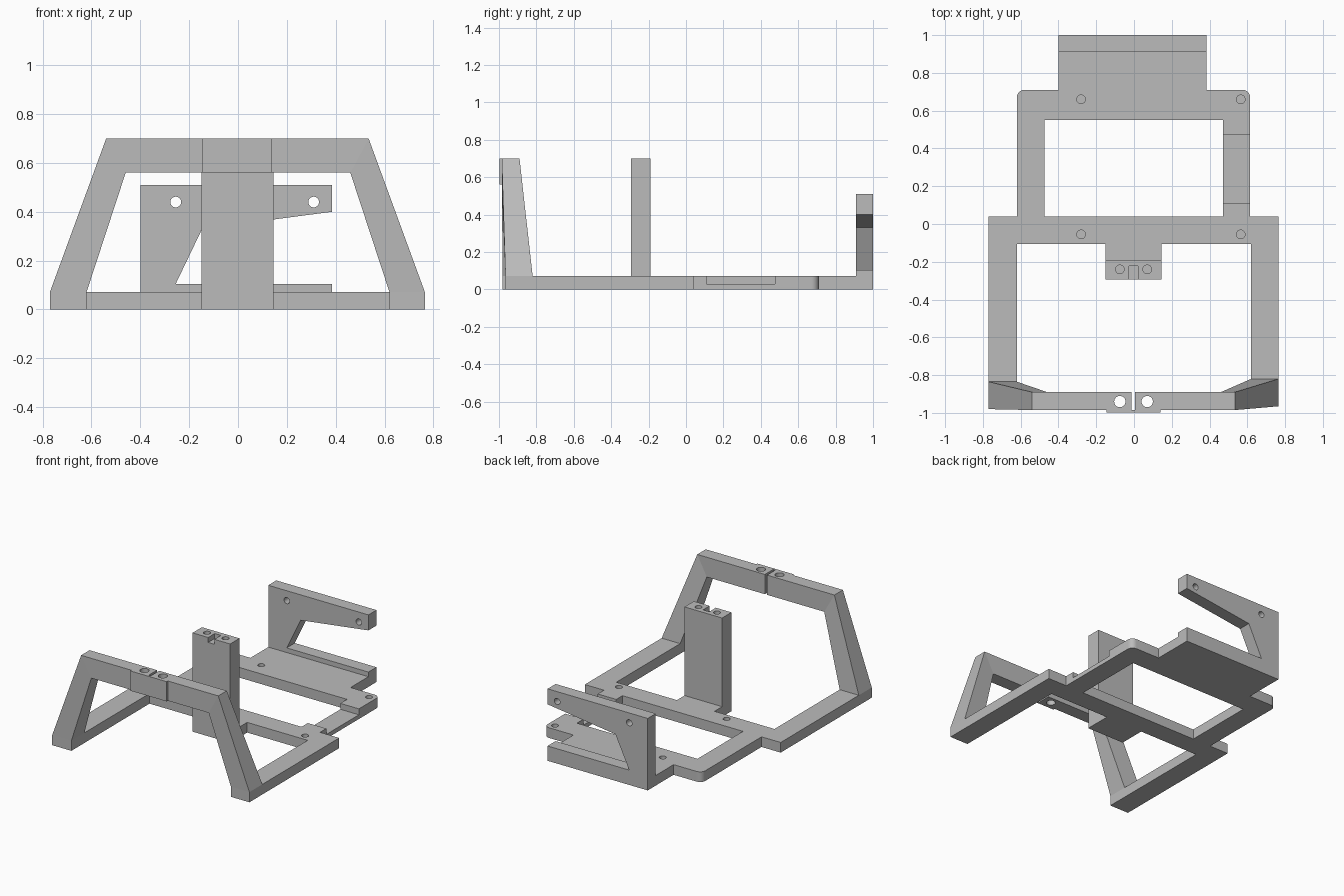
import bpy, bmesh, math
from mathutils import Vector

if "Cube" in bpy.data.objects:
    bpy.data.objects.remove(bpy.data.objects["Cube"])

grey = bpy.data.materials.new("plain grey")
grey.diffuse_color = (0.5, 0.5, 0.5, 1)
grey.use_nodes = True
grey.node_tree.nodes["Principled BSDF"].inputs["Base Color"].default_value = grey.diffuse_color
T = 0.072   # plate thickness
parts = []


def finish(name, bm):
    bmesh.ops.recalc_face_normals(bm, faces=bm.faces)
    me = bpy.data.meshes.new(name)
    bm.to_mesh(me)
    bm.free()
    me.materials.append(grey)
    ob = bpy.data.objects.new(name, me)
    bpy.context.collection.objects.link(ob)
    parts.append(ob)
    return ob


def prism(name, pts, lo, hi, axis="z"):
    """Extrude a 2D outline along z (points x, y) or y (points x, z)."""
    bm = bmesh.new()
    at = (lambda p, h: (p[0], p[1], h)) if axis == "z" else (lambda p, h: (p[0], h, p[1]))
    f = bm.faces.new([bm.verts.new(at(p, lo)) for p in pts])
    ext = bmesh.ops.extrude_face_region(bm, geom=[f])
    move = Vector(at((0, 0), hi - lo))
    bmesh.ops.translate(bm, vec=move, verts=[v for v in ext["geom"] if isinstance(v, bmesh.types.BMVert)])
    return finish(name, bm)


def rect(x0, x1, y0, y1):
    return [(x0, y0), (x1, y0), (x1, y1), (x0, y1)]


def circle(x, y, r, n=24):
    return [(x + r * math.cos(2 * math.pi * i / n), y + r * math.sin(2 * math.pi * i / n)) for i in range(n)]


def corner(cx, cy, r, start):
    return [(cx + r * math.cos(math.radians(start + a)), cy + r * math.sin(math.radians(start + a)))
            for a in range(0, 91, 15)]


def cut(target, pts, lo, hi, axis="z"):
    cutter = prism("cutter", pts, lo, hi, axis)
    parts.remove(cutter)
    mod = target.modifiers.new("cut", "BOOLEAN")
    mod.operation, mod.solver, mod.object = "DIFFERENCE", "EXACT", cutter
    bpy.context.view_layer.objects.active = target
    bpy.ops.object.modifier_apply(modifier=mod.name)
    bpy.data.objects.remove(cutter)


# base frame: rails, crossbar, tongue, rear ring and shelf in one outline
outline = [(-0.77, -0.98), (-0.62, -0.98), (-0.62, -0.105), (-0.15, -0.105), (-0.15, -0.19),
           (0.145, -0.19), (0.145, -0.105), (0.62, -0.105), (0.62, -0.965), (0.765, -0.965),
           (0.765, 0.04), (0.615, 0.04)]
outline += corner(0.575, 0.67, 0.04, 0)
outline += [(0.385, 0.71), (0.385, 0.91), (-0.4, 0.91), (-0.4, 0.71)]
outline += corner(-0.58, 0.67, 0.04, 90)
outline += [(-0.62, 0.04), (-0.77, 0.04)]
base = prism("base_frame", outline, 0, T)
cut(base, rect(-0.475, 0.47, 0.04, 0.55), -0.1, 0.2)
# recess in the right rail of the rear ring
cut(base, rect(0.45, 0.65, 0.11, 0.475), 0.03, 0.2)
# blind screw holes
for x in (-0.28, 0.565):
    for y in (-0.055, 0.66):
        cut(base, circle(x, y, 0.023), 0.015, 0.2)

# centre post with top slot and blind holes
post = prism("centre_post", rect(-0.15, 0.145, -0.295, -0.19), 0, 0.70)
cut(post, rect(-0.027, 0.022, -0.4, -0.222), 0.665, 0.8)
for x in (-0.075, 0.07):
    cut(post, circle(x, -0.24, 0.023), 0.60, 0.8)

# rear bracket: upright, angled arm and foot strip
bracket = prism("rear_bracket", [(-0.4, 0), (0.385, 0), (0.385, 0.105), (-0.255, 0.105),
                                 (-0.147, 0.33), (0.385, 0.4), (0.385, 0.51), (-0.4, 0.51)],
                0.91, 1.0, "y")
for x in (-0.255, 0.31):
    cut(bracket, circle(x, 0.44, 0.022), 0.8, 1.1, "y")

# front arch top bar, split by a slot and drilled through
bar = prism("arch_bar", [(-0.54, 0.70), (0.535, 0.70), (0.46, 0.56), (-0.46, 0.56)], -0.985, -0.89, "y")
cut(bar, rect(-0.012, 0.005, -0.984, -0.8), 0.4, 0.8)
for x in (-0.075, 0.07):
    cut(bar, circle(x, -0.94, 0.03), 0.4, 0.8)
prism("arch_pad", rect(-0.145, 0.14, 0.56, 0.70), -0.998, -0.985, "y")


# tapered arch legs
def leg(name, x_out, x_in, y0, y1, top_out, top_in):
    bm = bmesh.new()
    ring = [(x_out, T), (x_in, T), (top_in, 0.56), (top_out, 0.70)]
    front = [bm.verts.new((x, y0 if z == T else -0.985, z)) for x, z in ring]
    back = [bm.verts.new((x, y1 if z == T else -0.89, z)) for x, z in ring]
    bm.faces.new(front)
    bm.faces.new(back[::-1])
    for i in range(4):
        j = (i + 1) % 4
        bm.faces.new((front[i], back[i], back[j], front[j]))
    finish(name, bm)


leg("arch_leg_left", -0.77, -0.62, -0.98, -0.835, -0.54, -0.46)
leg("arch_leg_right", 0.765, 0.62, -0.965, -0.82, 0.535, 0.46)

# smooth the round holes, keep edges sharp
for ob in parts:
    ob.select_set(True)
bpy.context.view_layer.objects.active = base
bpy.ops.object.shade_smooth_by_angle(angle=math.radians(30))
